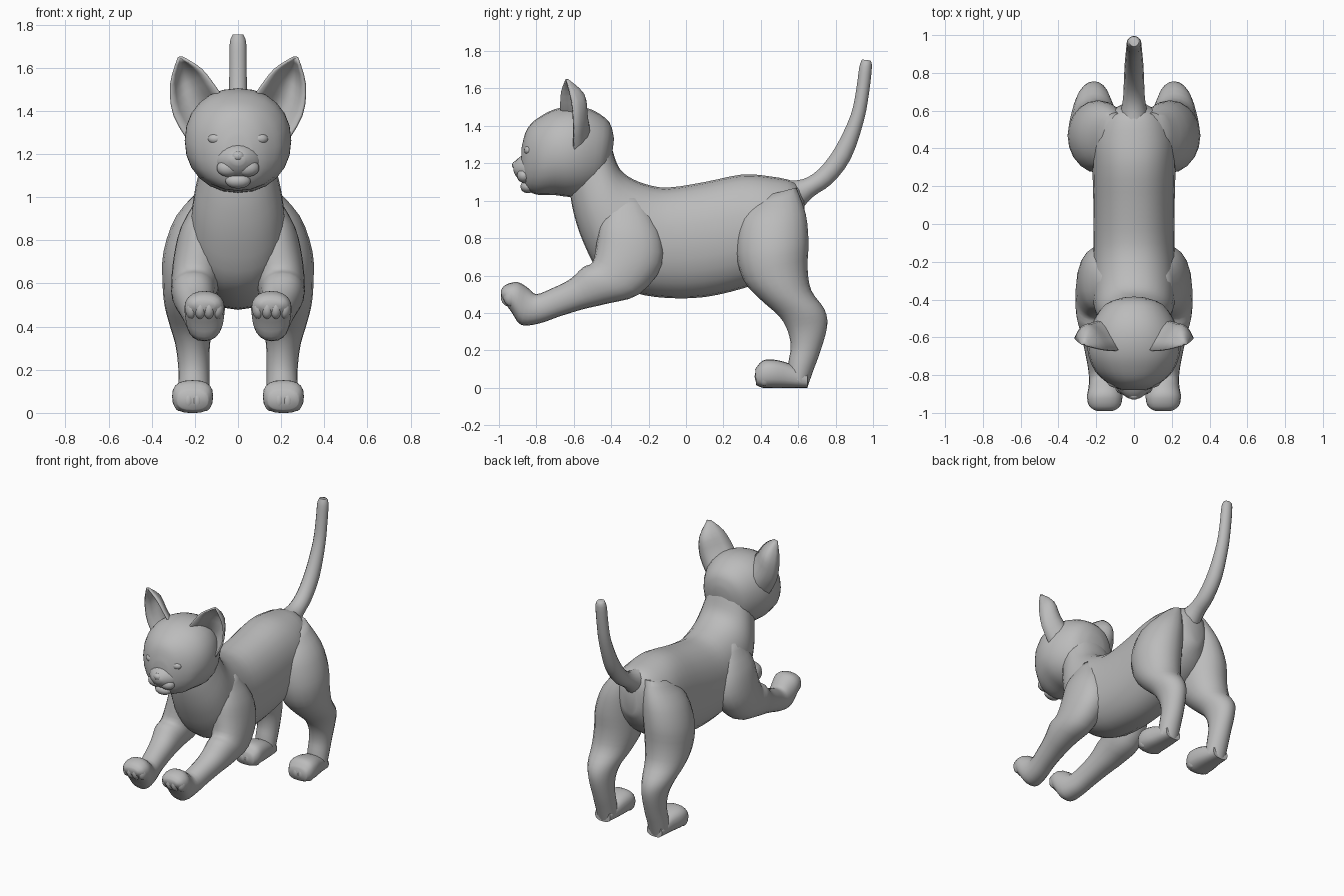
import bpy, bmesh, math
from mathutils import Vector, Matrix

if "Cube" in bpy.data.objects:
    bpy.data.objects.remove(bpy.data.objects["Cube"], do_unlink=True)

GREY = (0.5, 0.5, 0.5, 1)
fur = bpy.data.materials.new("grey fur")
fur.use_nodes = True
fur.diffuse_color = GREY
fur.node_tree.nodes["Principled BSDF"].inputs["Base Color"].default_value = GREY


def finish(name, bm, angle=60):
    bmesh.ops.recalc_face_normals(bm, faces=bm.faces)
    mesh = bpy.data.meshes.new(name)
    bm.to_mesh(mesh)
    bm.free()
    mesh.materials.append(fur)
    obj = bpy.data.objects.new(name, mesh)
    bpy.context.collection.objects.link(obj)
    bpy.ops.object.select_all(action='DESELECT')
    obj.select_set(True)
    bpy.context.view_layer.objects.active = obj
    bpy.ops.object.shade_smooth_by_angle(angle=math.radians(angle))
    return obj


def spline(a, b, c, d, t):
    return 0.5 * (2 * b + (c - a) * t + (2 * a - 5 * b + 4 * c - d) * t**2
                  + (3 * b - a - 3 * c + d) * t**3)


def smooth_rows(rows, steps=3):
    out = []
    last = len(rows) - 1
    for i in range(last):
        four = [rows[max(0, min(last, i + k))] for k in (-1, 0, 1, 2)]
        for s in range(steps):
            out.append([spline(*v, s / steps) for v in zip(*four)])
    return out + [rows[-1]]


def loft(name, rows, side=1, power=2.0, sides=20):
    """Each row: one outline point (y, z), the opposite one, half width, centre x."""
    bm = bmesh.new()
    rings = []
    for yt, zt, yb, zb, width, x in smooth_rows(rows):
        centre = Vector((side * x, (yt + yb) / 2, (zt + zb) / 2))
        up = Vector((0, (yt - yb) / 2, (zt - zb) / 2))
        ring = []
        for k in range(sides):
            a = math.tau * k / sides
            c, s = (math.copysign(abs(f) ** (2 / power), f)
                    for f in (math.cos(a), math.sin(a)))
            ring.append(bm.verts.new(centre + up * s + Vector((width * c, 0, 0))))
        rings.append(ring)
    for lower, upper in zip(rings, rings[1:]):
        for k in range(sides):
            j = (k + 1) % sides
            bm.faces.new((lower[k], lower[j], upper[j], upper[k]))
    bm.faces.new(rings[0])
    bm.faces.new(rings[-1])
    return finish(name, bm)


def blob(name, centre, radii):
    bm = bmesh.new()
    matrix = Matrix.Translation(centre) @ Matrix.Diagonal((*radii, 1))
    bmesh.ops.create_uvsphere(bm, u_segments=14, v_segments=10, radius=1, matrix=matrix)
    return finish(name, bm)


def midline(rows):
    return [(*r, 0) for r in rows]


# Torso from rump to neck
loft("torso", midline([
    (.63, 1.03, .64, .82, .06), (.58, 1.1, .55, .68, .17),
    (.45, 1.13, .42, .58, .22), (.3, 1.14, .3, .53, .22),
    (.1, 1.1, .1, .485, .215), (-.1, 1.07, -.1, .48, .215),
    (-.22, 1.09, -.28, .51, .22), (-.31, 1.13, -.45, .6, .22),
    (-.36, 1.18, -.55, .78, .205), (-.39, 1.26, -.6, .93, .18),
    (-.42, 1.35, -.62, 1.04, .16)]), power=2.2, sides=24)

# Head from nape to face
loft("head", midline([
    (-.385, 1.33, -.4, 1.2, .06), (-.41, 1.42, -.45, 1.08, .155),
    (-.5, 1.485, -.53, 1.03, .215), (-.6, 1.505, -.62, 1.02, .245),
    (-.7, 1.49, -.7, 1.03, .24), (-.78, 1.45, -.78, 1.03, .205),
    (-.83, 1.41, -.83, 1.045, .155), (-.86, 1.36, -.86, 1.08, .11),
    (-.88, 1.28, -.88, 1.12, .06)]), power=2.15, sides=24)

# Muzzle, nose and chin
loft("muzzle", midline([
    (-.78, 1.27, -.78, 1.06, .14), (-.86, 1.25, -.86, 1.09, .1),
    (-.905, 1.22, -.9, 1.12, .06), (-.925, 1.19, -.92, 1.15, .03)]))
blob("nose", (0, -.905, 1.19), (.032, .025, .024))
blob("chin", (0, -.845, 1.075), (.06, .04, .035))

# Tail
loft("tail", midline([
    (.52, 1.11, .6, .93, .08), (.62, 1.115, .68, 1.02, .06),
    (.71, 1.17, .78, 1.09, .054), (.8, 1.29, .88, 1.22, .05),
    (.88, 1.46, .95, 1.42, .043), (.91, 1.6, .98, 1.58, .04),
    (.925, 1.71, .995, 1.72, .038), (.94, 1.755, .985, 1.75, .025)]), sides=14)

HIND_LEG = [
    (.36, 1.01, .59, 1.07, .07, .1), (.29, .9, .64, .93, .13, .155),
    (.27, .72, .655, .78, .155, .19), (.31, .57, .65, .64, .15, .2),
    (.4, .47, .67, .52, .13, .21), (.5, .38, .74, .42, .1, .215),
    (.545, .3, .755, .33, .08, .21), (.56, .22, .72, .2, .072, .205),
    (.55, .15, .68, .09, .072, .205), (.54, .08, .65, .005, .07, .205)]
HIND_PAW = [
    (.65, .08, .65, 0, .06, .205), (.55, .13, .55, 0, .08, .205),
    (.47, .15, .47, 0, .094, .21), (.41, .145, .41, 0, .092, .21),
    (.37, .1, .375, .015, .07, .21)]
FRONT_LEG = [
    (-.42, 1.0, -.24, 1.02, .07, .11), (-.46, .88, -.14, .84, .1, .165),
    (-.48, .76, -.125, .66, .12, .18), (-.5, .67, -.25, .5, .11, .2),
    (-.55, .645, -.42, .45, .1, .205), (-.62, .58, -.55, .42, .085, .195),
    (-.72, .53, -.68, .38, .075, .18), (-.8, .5, -.78, .345, .075, .165),
    (-.84, .53, -.88, .335, .085, .155), (-.9, .565, -.93, .4, .094, .155),
    (-.965, .55, -.965, .45, .08, .155), (-.99, .52, -.985, .48, .05, .155)]

# Ear rows: inner edge, back bulge, outer edge
EAR = [
    ((.05, -.66, 1.43), (.16, -.4, 1.38), (.22, -.6, 1.25)),
    ((.1, -.67, 1.5), (.22, -.43, 1.48), (.295, -.6, 1.38)),
    ((.17, -.665, 1.59), (.25, -.46, 1.58), (.31, -.61, 1.52)),
    ((.255, -.645, 1.645), (.265, -.63, 1.65), (.275, -.64, 1.645))]


def ear(name, side, steps=8):
    bm = bmesh.new()
    grid = []
    flat_rows = [[c for p in row for c in p] for row in EAR]
    for row in smooth_rows(flat_rows):
        a, b, c = (Vector((side * row[i], *row[i + 1:i + 3])) for i in (0, 3, 6))
        ts = [k / steps for k in range(steps + 1)]
        grid.append([bm.verts.new(a * (1 - t)**2 + b * 2 * t * (1 - t) + c * t * t)
                     for t in ts])
    for lower, upper in zip(grid, grid[1:]):
        for k in range(steps):
            bm.faces.new((lower[k], lower[k + 1], upper[k + 1], upper[k]))
    shell = finish(name, bm)
    thick = shell.modifiers.new("thickness", 'SOLIDIFY')
    thick.thickness = .012
    thick.offset = 0


# Paired parts
for label, side in (("left", 1), ("right", -1)):
    loft(label + "_hind_leg", HIND_LEG, side)
    loft(label + "_hind_paw", HIND_PAW, side, power=2.6)
    loft(label + "_front_leg", FRONT_LEG, side, power=2.2)
    ear(label + "_ear", side)
    blob(label + "_eye", (side * .1, -.838, 1.27), (.04, .028, .026))
    blob(label + "_whisker_pad", (side * .045, -.865, 1.135), (.055, .04, .04))
    for i, offset in enumerate((-.06, -.02, .02, .06)):
        back = abs(offset) * .35
        blob(f"{label}_hind_toe_{i}", (side * .21 + offset, .4 + back, .06),
             (.031, .04, .052))
        blob(f"{label}_front_toe_{i}", (side * .155 + offset, -.955 + back, .485),
             (.031, .042, .05))
